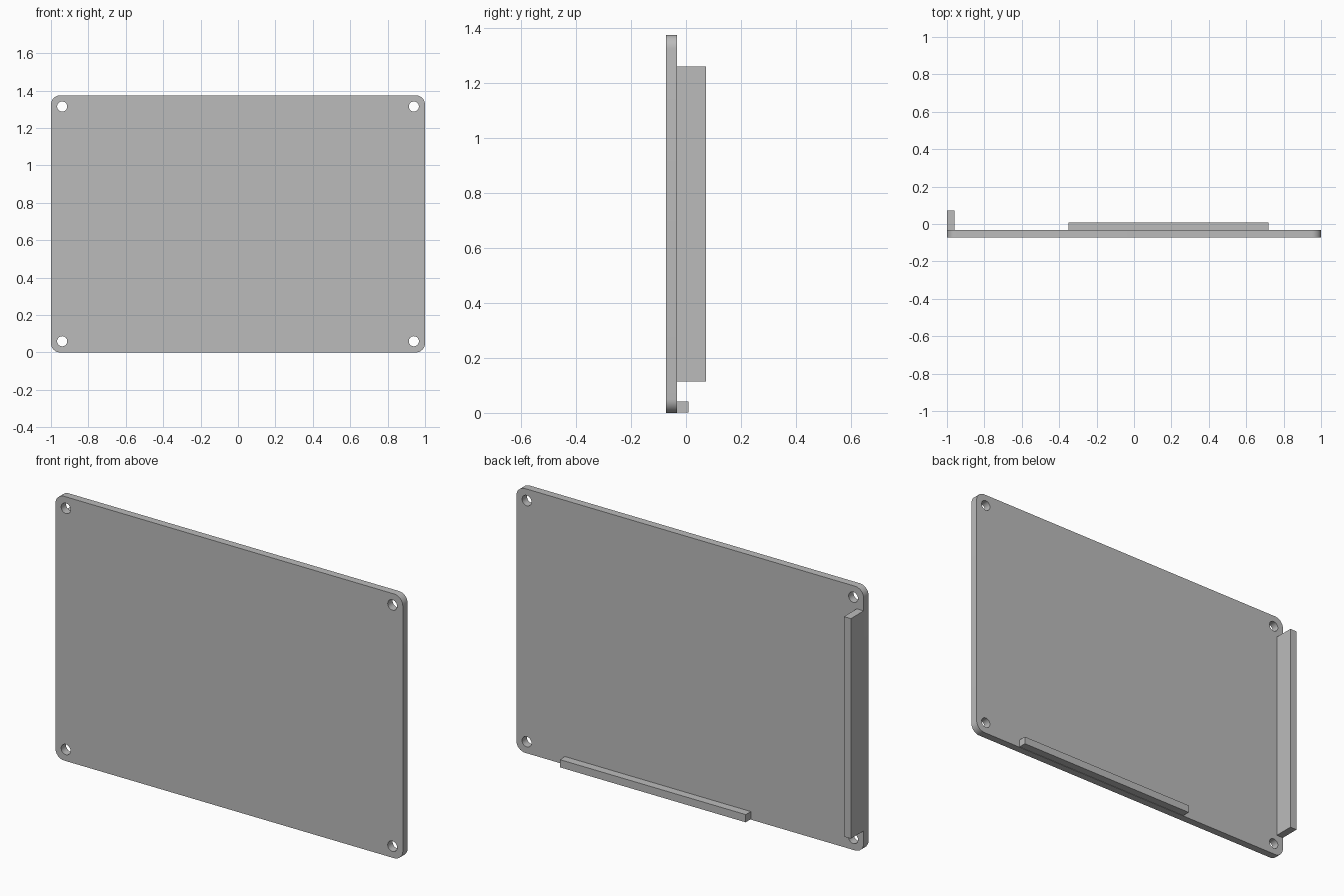
import bpy, bmesh, math
from mathutils import Vector

cube = bpy.data.objects.get("Cube")
if cube:
    bpy.data.objects.remove(cube, do_unlink=True)

WIDTH, HEIGHT = 2.0, 1.375
FRONT, PLATE_BACK, FLANGE_BACK, LEDGE_BACK = -0.073, -0.033, 0.073, 0.009
INSET, CORNER, HOLE = 0.06, 0.05, 0.027

grey = bpy.data.materials.new("plain grey")
grey.use_nodes = True
colour = (0.5, 0.5, 0.5, 1)
grey.diffuse_color = colour
grey.node_tree.nodes["Principled BSDF"].inputs["Base Color"].default_value = colour


def finish(name, bm):
    bmesh.ops.recalc_face_normals(bm, faces=bm.faces)
    mesh = bpy.data.meshes.new(name)
    bm.to_mesh(mesh)
    bm.free()
    mesh.materials.append(grey)
    obj = bpy.data.objects.new(name, mesh)
    bpy.context.collection.objects.link(obj)
    bpy.ops.object.select_all(action='DESELECT')
    obj.select_set(True)
    bpy.context.view_layer.objects.active = obj
    bpy.ops.object.shade_smooth_by_angle(angle=math.radians(35))
    return obj


def box(name, low, high):
    bm = bmesh.new()
    bmesh.ops.create_cube(bm, size=1)
    low, high = Vector(low), Vector(high)
    for v in bm.verts:
        v.co = (low + high) / 2 + v.co * (high - low)
    return finish(name, bm)


def arc(cx, cz, radius, start, sweep, steps):
    angles = [start + sweep * i / steps for i in range(steps + 1)]
    return [(cx + radius * math.cos(a), FRONT, cz + radius * math.sin(a)) for a in angles]


# Rounded plate with a screw hole in each corner
bm = bmesh.new()
signs = [(1, 1), (-1, 1), (-1, -1), (1, -1)]
outline, loops = [], []
for i, (sx, sz) in enumerate(signs):
    outline += arc(sx * (WIDTH / 2 - CORNER), HEIGHT / 2 + sz * (HEIGHT / 2 - CORNER),
                   CORNER, i * math.pi / 2, math.pi / 2, 8)
    loops.append(arc(sx * (WIDTH / 2 - INSET), HEIGHT / 2 + sz * (HEIGHT / 2 - INSET),
                     HOLE, 0, math.tau, 32)[:-1])
loops.append(outline)
edges = []
for loop in loops:
    verts = [bm.verts.new(p) for p in loop]
    edges += [bm.edges.new((verts[i - 1], verts[i])) for i in range(len(verts))]
bmesh.ops.triangle_fill(bm, edges=edges, use_beauty=True, normal=(0, -1, 0))
extruded = bmesh.ops.extrude_face_region(bm, geom=list(bm.faces), use_keep_orig=True)
back = [g for g in extruded["geom"] if isinstance(g, bmesh.types.BMVert)]
bmesh.ops.translate(bm, verts=back, vec=(0, PLATE_BACK - FRONT, 0))
finish("plate", bm)

# Upright flange on the right edge and ledge along the bottom of the back
box("side_flange", (-1, PLATE_BACK, 0.115), (-0.96, FLANGE_BACK, 1.26))
box("bottom_ledge", (-0.35, PLATE_BACK, 0.002), (0.72, LEDGE_BACK, 0.042))
